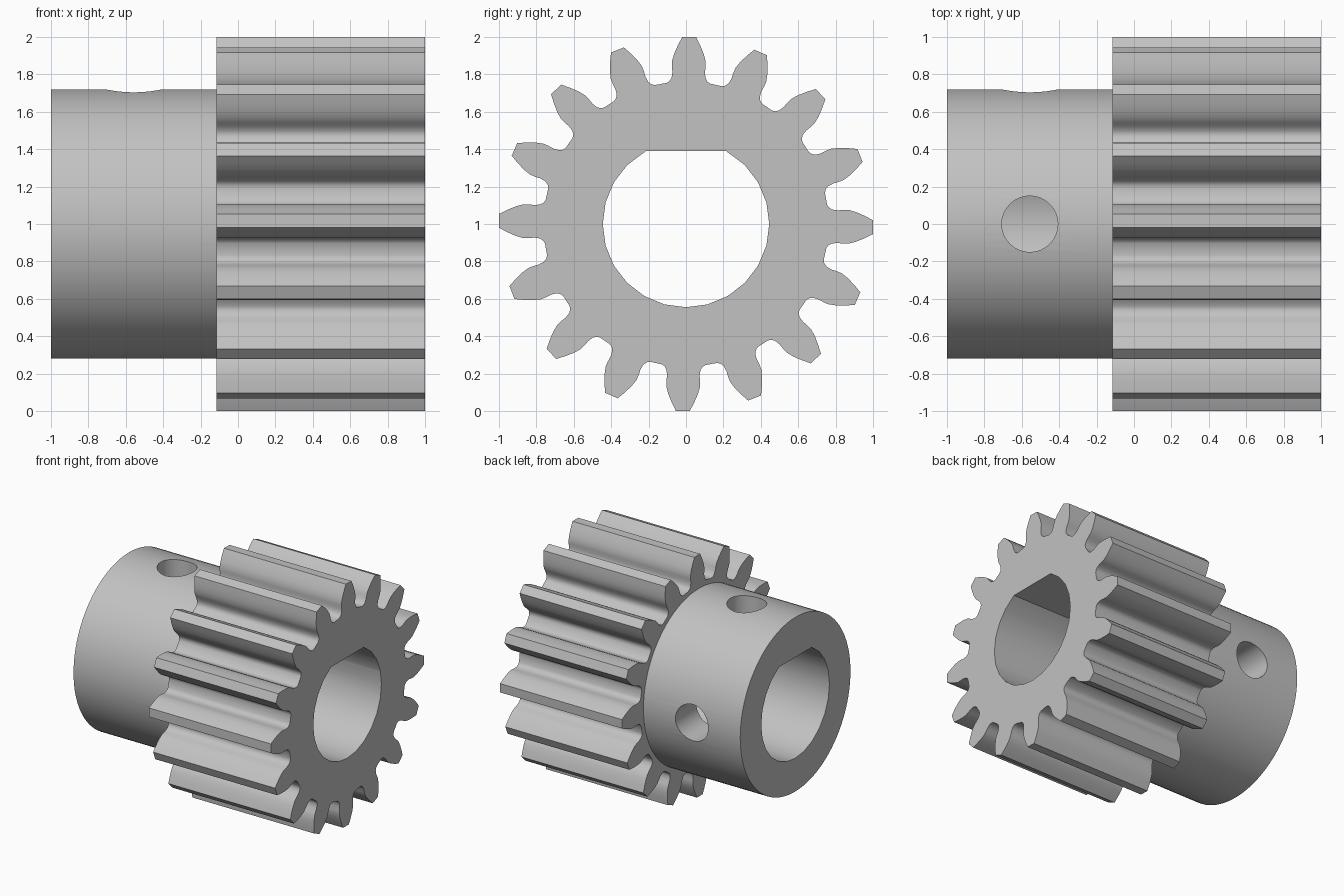
import bpy, bmesh, math
from math import sin, cos, pi

old = bpy.data.objects.get("Cube")
if old:
    bpy.data.objects.remove(old, do_unlink=True)

TEETH = 16
TWIST = math.radians(1)        # teeth sit slightly clockwise of vertical
GEAR_BACK, GEAR_FRONT = -0.115, 1.0
HUB_BACK, HUB_RADIUS = -1.0, 0.72
BORE_RADIUS, BORE_FLAT = 0.445, 0.39
SCREW_X, SCREW_RADIUS = -0.557, 0.15

steel = bpy.data.materials.new("grey steel")
steel.use_nodes = True
GREY = (0.54, 0.54, 0.54, 1)
steel.diffuse_color = GREY
steel.node_tree.nodes["Principled BSDF"].inputs["Base Color"].default_value = GREY


def prism(name, outline, start, length, axis="x"):
    """Extrude a closed outline of (u, v) points along an axis."""
    place = {"x": lambda u, v, w: (w, u, v + 1),
             "y": lambda u, v, w: (u, w, v + 1),
             "z": lambda u, v, w: (u, v, w + 1)}[axis]
    bm = bmesh.new()
    ends = [[bm.verts.new(place(u, v, w)) for u, v in outline]
            for w in (start, start + length)]
    bm.faces.new(ends[0])
    bm.faces.new(ends[1])
    n = len(outline)
    for i in range(n):
        j = (i + 1) % n
        bm.faces.new((ends[0][i], ends[0][j], ends[1][j], ends[1][i]))
    bmesh.ops.recalc_face_normals(bm, faces=bm.faces)
    mesh = bpy.data.meshes.new(name)
    bm.to_mesh(mesh)
    bm.free()
    mesh.materials.append(steel)
    obj = bpy.data.objects.new(name, mesh)
    bpy.context.collection.objects.link(obj)
    return obj


def circle(radius, sides, cu=0, cv=0):
    return [(cu + radius * cos(2 * pi * i / sides),
             cv + radius * sin(2 * pi * i / sides)) for i in range(sides)]


def combine(body, tool, operation):
    """Apply a boolean to the body and discard the tool."""
    mod = body.modifiers.new(operation.lower(), "BOOLEAN")
    mod.operation, mod.object, mod.solver = operation, tool, "EXACT"
    bpy.ops.object.select_all(action="DESELECT")
    bpy.context.view_layer.objects.active = body
    body.select_set(True)
    bpy.ops.object.modifier_apply(modifier=mod.name)
    bpy.data.objects.remove(tool, do_unlink=True)


# Toothed wheel: half a tooth as (height, half width), mirrored and repeated
flank = [(0.752, 0.118), (0.762, 0.102), (0.78, 0.091), (0.81, 0.087),
         (0.84, 0.09), (0.87, 0.09), (0.91, 0.079), (0.955, 0.06), (1.0, 0.037)]
tooth = [(-w, h) for h, w in flank] + [(w, h) for h, w in reversed(flank)]
outline = []
for k in range(TEETH):
    a = TWIST + 2 * pi * k / TEETH
    outline += [(u * cos(a) + v * sin(a), v * cos(a) - u * sin(a)) for u, v in tooth]
pinion = prism("pinion_gear", outline, GEAR_BACK, GEAR_FRONT - GEAR_BACK)

# Hub collar behind the teeth
hub = prism("hub", circle(HUB_RADIUS, 96), HUB_BACK, GEAR_BACK - HUB_BACK + 0.3)
combine(pinion, hub, "UNION")

# Shaft bore with a flat on top
bore = [(u, min(v, BORE_FLAT)) for u, v in circle(BORE_RADIUS, 24)]
half = math.sqrt(BORE_RADIUS ** 2 - BORE_FLAT ** 2)
bore = [p for p in bore if p[1] < BORE_FLAT - 0.01]
top = [i for i, p in enumerate(bore) if p[0] > 0 and p[1] > 0][-1] + 1
bore[top:top] = [(half, BORE_FLAT), (-half, BORE_FLAT)]
combine(pinion, prism("bore", bore, -1.2, 2.4), "DIFFERENCE")

# Set screw holes, one on top and one at the back
for axis in "zy":
    hole = prism("screw_hole", circle(SCREW_RADIUS, 32, SCREW_X), 0.15, 0.8, axis)
    combine(pinion, hole, "DIFFERENCE")

bpy.ops.object.shade_smooth_by_angle(angle=math.radians(30))
